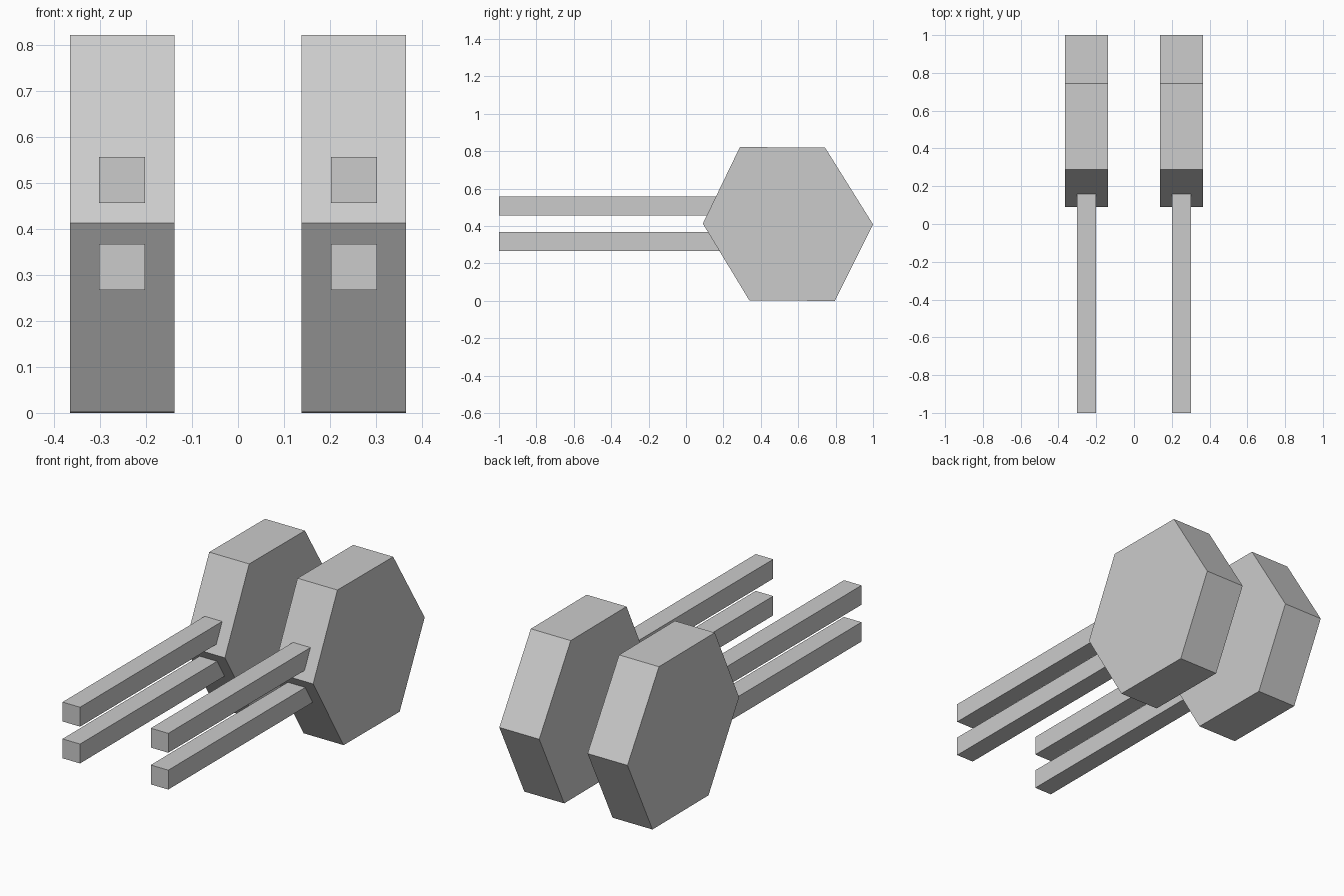
import bpy, bmesh

if "Cube" in bpy.data.objects:
    bpy.data.objects.remove(bpy.data.objects["Cube"])


def extrude_profile(name, profile, x0, x1):
    """Extrude a closed (y, z) profile along x."""
    bm = bmesh.new()
    face = bm.faces.new([bm.verts.new((x0, y, z)) for y, z in profile])
    ext = bmesh.ops.extrude_face_region(bm, geom=[face])
    verts = [v for v in ext["geom"] if isinstance(v, bmesh.types.BMVert)]
    bmesh.ops.translate(bm, verts=verts, vec=(x1 - x0, 0, 0))
    bmesh.ops.recalc_face_normals(bm, faces=bm.faces[:])
    mesh = bpy.data.meshes.new(name)
    bm.to_mesh(mesh)
    bm.free()
    obj = bpy.data.objects.new(name, mesh)
    bpy.context.collection.objects.link(obj)
    return obj


HEXAGON = [(0.09, 0.413), (0.288, 0.822), (0.743, 0.82),
           (1.0, 0.409), (0.796, 0.0), (0.339, 0.002)]

for side, cx in (("left", -0.252), ("right", 0.252)):
    # Hexagonal disc
    extrude_profile(f"{side}_hex_disc", HEXAGON, cx - 0.114, cx + 0.114)
    # Pair of square prongs, running into the disc
    for level, cz in (("lower", 0.317), ("upper", 0.507)):
        y0, y1, h = -1.0, 0.2, 0.05
        square = [(y0, cz - h), (y1, cz - h), (y1, cz + h), (y0, cz + h)]
        extrude_profile(f"{side}_{level}_prong", square, cx - h, cx + h)
